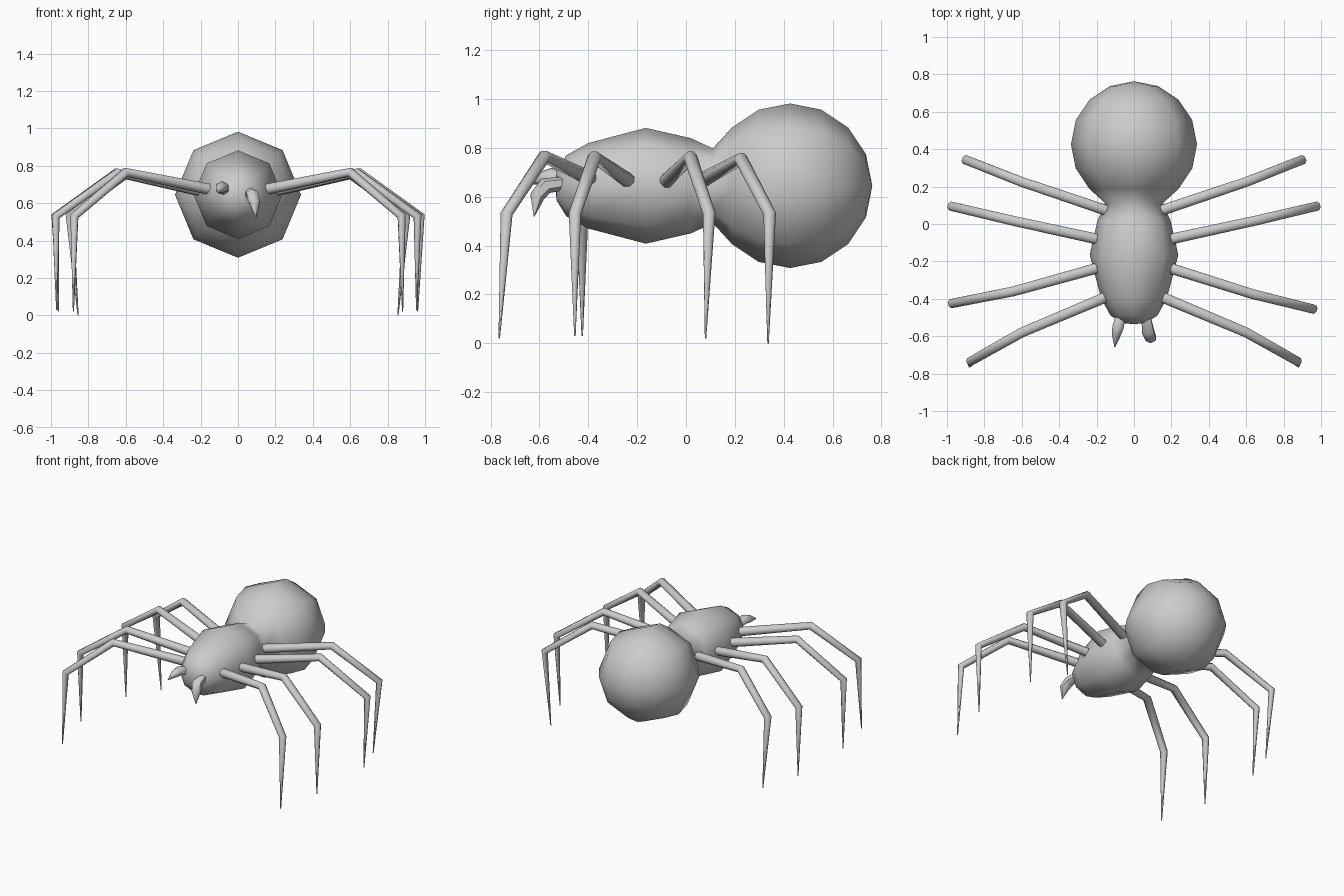
import bpy, bmesh, math
from mathutils import Vector

if "Cube" in bpy.data.objects:
    bpy.data.objects.remove(bpy.data.objects["Cube"])


def loft(name, points, radii, sides, up, phase=0.0, angle=60):
    """Skin rings along a path; zero radius closes to a point."""
    pts = [Vector(p) for p in points]
    bm = bmesh.new()
    rings = []
    for i, (p, r) in enumerate(zip(pts, radii)):
        a = (p - pts[i - 1]).normalized() if i > 0 else None
        b = (pts[i + 1] - p).normalized() if i < len(pts) - 1 else None
        t = ((a or b) + (b or a)).normalized()
        u = t.cross(Vector(up)).normalized()
        v = u.cross(t)
        if r == 0:
            rings.append([bm.verts.new(p)])
            continue
        # widen across the bend so the limb keeps its thickness
        stretch = 1 / max(0.6, t.dot(a or b))
        ring = []
        for k in range(sides):
            w = math.tau * k / sides + phase
            ring.append(bm.verts.new(p + u * r * math.cos(w) + v * r * stretch * math.sin(w)))
        rings.append(ring)
    for A, B in zip(rings, rings[1:]):
        for k in range(sides):
            n = (k + 1) % sides
            quad = [A[k % len(A)], A[n % len(A)], B[n % len(B)], B[k % len(B)]]
            bm.faces.new(list(dict.fromkeys(quad)))
    for end in (rings[0], rings[-1]):
        if len(end) > 2:
            bm.faces.new(end)
    bmesh.ops.recalc_face_normals(bm, faces=bm.faces)
    me = bpy.data.meshes.new(name)
    bm.to_mesh(me)
    bm.free()
    ob = bpy.data.objects.new(name, me)
    bpy.context.collection.objects.link(ob)
    bpy.ops.object.select_all(action='DESELECT')
    ob.select_set(True)
    bpy.context.view_layer.objects.active = ob
    bpy.ops.object.shade_smooth_by_angle(angle=math.radians(angle))
    return ob


# Body: octagonal thorax and abdomen, joined at the waist (y, radius)
profile = [(-0.535, 0), (-0.53, 0.06), (-0.49, 0.125), (-0.4, 0.175), (-0.165, 0.237),
           (0.02, 0.195), (0.11, 0.153)]
profile += [(0.426 - 0.337 * math.cos(math.pi * k / 8), 0.337 * math.sin(math.pi * k / 8))
            for k in range(2, 8)]
profile.append((0.763, 0))
loft("body", [(0, y, 0.645) for y, r in profile], [r for y, r in profile], 8, (0, 0, 1), 0, 80)

# Legs: hip, knee, ankle, tip for one side
legs = {
    "front_leg": [(0.16, -0.395, 0.675), (0.6, -0.58, 0.765), (0.875, -0.735, 0.53), (0.88, -0.765, 0.02)],
    "second_leg": [(0.19, -0.235, 0.665), (0.635, -0.375, 0.762), (0.96, -0.455, 0.53), (0.955, -0.455, 0.03)],
    "third_leg": [(0.2, -0.08, 0.665), (0.65, 0.018, 0.762), (0.977, 0.095, 0.53), (0.96, 0.08, 0.02)],
    "rear_leg": [(0.14, 0.07, 0.67), (0.6, 0.225, 0.755), (0.9, 0.343, 0.53), (0.855, 0.336, 0.0)],
}
for name, path in legs.items():
    for side, s in (("right", 1), ("left", -1)):
        pts = [(x * s, y, z) for x, y, z in path]
        if s < 0 and name == "second_leg":   # this leg swings slightly back
            pts = [(x * 1.015, y + 0.03 * i / 2 if i < 3 else y + 0.03, z)
                   for i, (x, y, z) in enumerate(pts)]
        # bend plane contains z; use the horizontal normal as reference
        d = Vector(pts[2]) - Vector(pts[0])
        loft(f"{side}_{name}", pts, [0.031, 0.026, 0.023, 0.003], 8, (-d.y, d.x, 0), math.pi / 8)

# Fangs: one hanging down, one pointing forward
loft("right_fang", [(0.06, -0.47, 0.66), (0.075, -0.575, 0.645), (0.09, -0.61, 0.6), (0.097, -0.622, 0.52)],
     [0.026, 0.034, 0.03, 0.002], 6, (1, 0, 0))
loft("left_fang", [(-0.065, -0.47, 0.66), (-0.085, -0.55, 0.685), (-0.095, -0.59, 0.675), (-0.103, -0.66, 0.655)],
     [0.026, 0.034, 0.028, 0.002], 6, (1, 0, 0))
